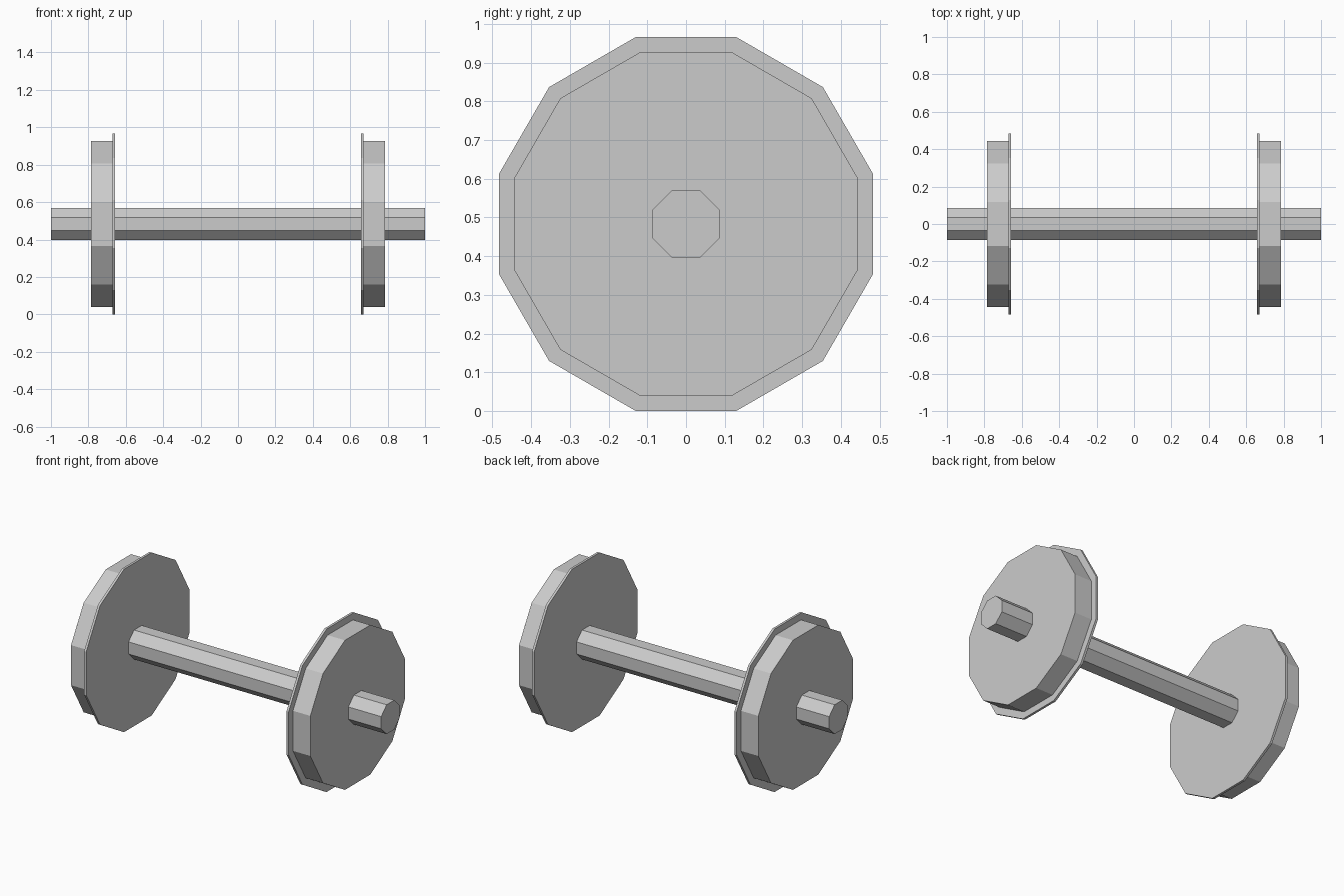
import bpy, bmesh, math

if "Cube" in bpy.data.objects:
    bpy.data.objects.remove(bpy.data.objects["Cube"])

CENTRE_Z = 0.483

steel = bpy.data.materials.new("light grey steel")
steel.diffuse_color = (0.6, 0.6, 0.6, 1)
steel.use_nodes = True
steel.node_tree.nodes["Principled BSDF"].inputs["Base Color"].default_value = steel.diffuse_color


def lathe_x(name, sides, profile):
    """Closed flat-shaded solid around the x axis from (x, radius) rings."""
    bm = bmesh.new()
    rings = []
    for x, r in profile:
        ring = []
        for i in range(sides):
            a = 2 * math.pi * (i + 0.5) / sides
            ring.append(bm.verts.new((x, r * math.cos(a), CENTRE_Z + r * math.sin(a))))
        rings.append(ring)
    for a, b in zip(rings, rings[1:]):
        for i in range(sides):
            j = (i + 1) % sides
            bm.faces.new((a[i], a[j], b[j], b[i]))
    bm.faces.new(rings[0])
    bm.faces.new(rings[-1])
    bmesh.ops.recalc_face_normals(bm, faces=bm.faces)
    mesh = bpy.data.meshes.new(name)
    bm.to_mesh(mesh)
    bm.free()
    mesh.materials.append(steel)
    obj = bpy.data.objects.new(name, mesh)
    bpy.context.collection.objects.link(obj)
    return obj


# Octagonal axle running the full length
lathe_x("axle", 8, [(-1.0, 0.094), (1.0, 0.094)])

# Twelve-sided wheels: thin flange on the inner side, tread on the outer side
for side, s in (("left", -1), ("right", 1)):
    lathe_x(f"{side}_wheel", 12,
            [(s * 0.657, 0.5), (s * 0.671, 0.5), (s * 0.671, 0.459), (s * 0.785, 0.459)])
